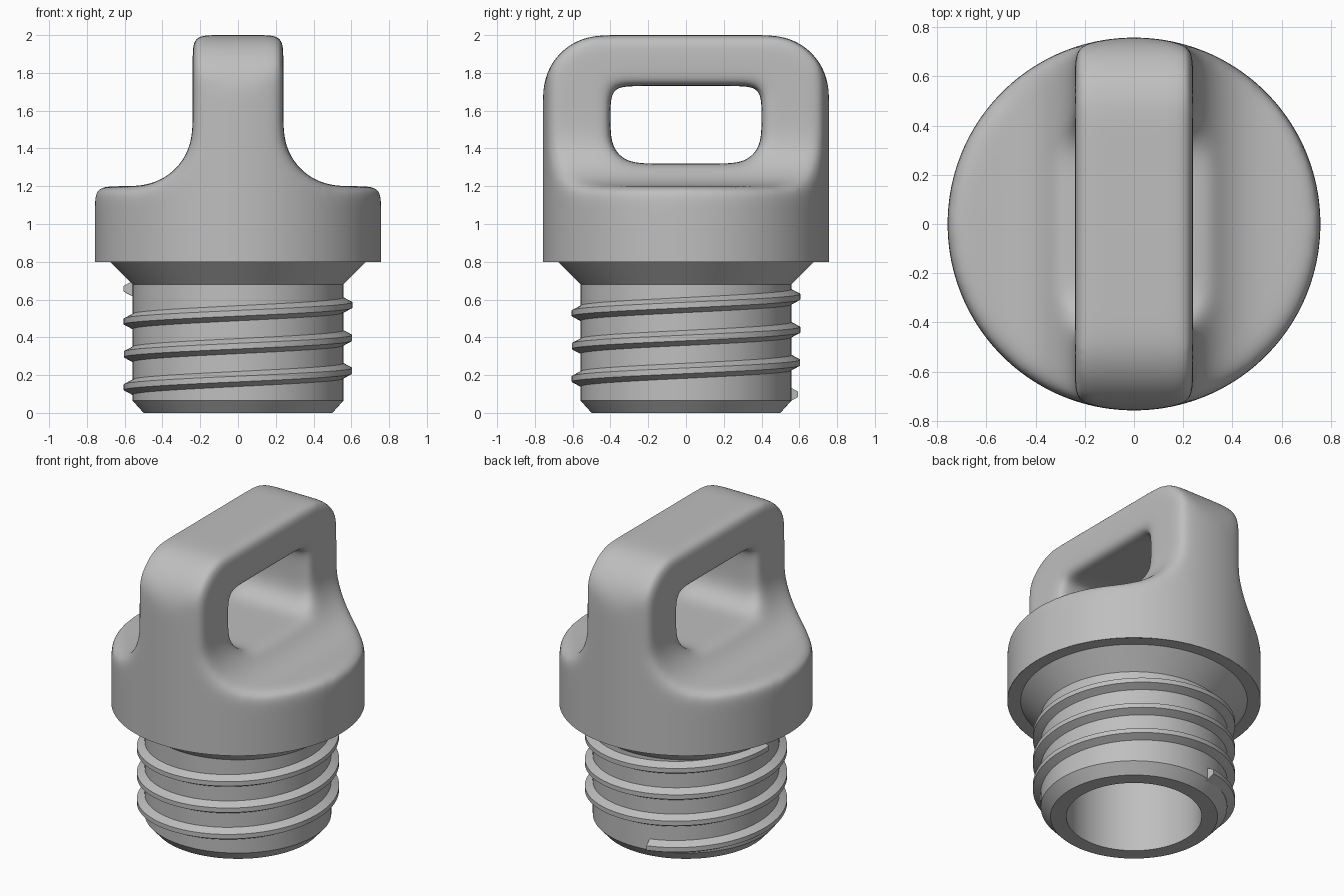
import bpy
import bmesh
from math import sin, cos, pi, radians, tau
from mathutils import Matrix, Vector

default = bpy.data.objects.get("Cube")
if default:
    bpy.data.objects.remove(default, do_unlink=True)

GREY = (0.52, 0.52, 0.52, 1)
grey = bpy.data.materials.new("plain_grey")
grey.use_nodes = True
grey.diffuse_color = GREY
for node in grey.node_tree.nodes:
    if node.type == "BSDF_PRINCIPLED":
        node.inputs["Base Color"].default_value = GREY
        node.inputs["Roughness"].default_value = 0.6

RADIUS = 0.759
SEAM = 0.8


def finish(name, bm):
    """Turn a bmesh into a linked object."""
    mesh = bpy.data.meshes.new(name)
    bm.to_mesh(mesh)
    bm.free()
    mesh.materials.append(grey)
    obj = bpy.data.objects.new(name, mesh)
    bpy.context.collection.objects.link(obj)
    return obj


def activate(obj):
    bpy.ops.object.select_all(action="DESELECT")
    obj.select_set(True)
    bpy.context.view_layer.objects.active = obj


def smooth(obj, angle):
    activate(obj)
    bpy.ops.object.shade_smooth_by_angle(angle=radians(angle))


def arc(cu, cv, r, start, end, steps=16):
    angles = [radians(start + (end - start) * i / steps) for i in range(steps + 1)]
    return [(cu + r * cos(a), cv + r * sin(a)) for a in angles]


def mirrored(half):
    """Close a right-hand outline with its reflection."""
    return half + [(-u, v) for u, v in reversed(half)]


def prism(name, outline, place):
    """Extrude a flat outline; place(u, v, w) gives the 3D point."""
    bm = bmesh.new()
    face = bm.faces.new([bm.verts.new(place(u, v, -1)) for u, v in outline])
    new = bmesh.ops.extrude_face_region(bm, geom=[face])["geom"]
    shift = Vector(place(0, 0, 1)) - Vector(place(0, 0, -1))
    bmesh.ops.translate(bm, vec=shift, verts=[g for g in new if isinstance(g, bmesh.types.BMVert)])
    bmesh.ops.recalc_face_normals(bm, faces=bm.faces)
    return finish(name, bm)


def along_y(u, v, w):
    return (u, w, v)


def along_x(u, v, w):
    return (w, u, v)


# Cap body: flared front outline running front to back
flare = [(0.9, 0.6), (0.9, 1.2)] + arc(0.55, 1.51, 0.31, 270, 180, 24) + [(0.24, 2.2)]
cap = prism("cap_with_handle", mirrored(flare), along_y)

# Side outline with rounded shoulders, handle opening and round wall
side = [(0.9, 0.5), (0.9, 1.68)] + arc(RADIUS - 0.32, 1.68, 0.32, 0, 90, 24)
side_cutter = prism("side_cutter", mirrored(side), along_x)
opening = arc(0.25, 1.47, 0.15, 270, 360) + arc(0.355, 1.685, 0.045, 0, 90)
opening_cutter = prism("opening_cutter", mirrored(opening), along_x)
bm = bmesh.new()
bmesh.ops.create_cone(bm, cap_ends=True, segments=160, radius1=RADIUS, radius2=RADIUS,
                      depth=2, matrix=Matrix.Translation((0, 0, 1.45)))
round_cutter = finish("round_cutter", bm)

cutters = [(side_cutter, "INTERSECT"), (round_cutter, "INTERSECT"), (opening_cutter, "DIFFERENCE")]
for cutter, operation in cutters:
    cutter.hide_render = True
    mod = cap.modifiers.new(cutter.name, "BOOLEAN")
    mod.object = cutter
    mod.operation = operation
    mod.solver = "EXACT"

# Soft rounding of every cap edge
remesh = cap.modifiers.new("even_mesh", "REMESH")
remesh.mode = "VOXEL"
remesh.voxel_size = 0.014
soften = cap.modifiers.new("soft_edges", "SMOOTH")
soften.factor = 1.0
soften.iterations = 56
activate(cap)
for name in [m.name for m in cap.modifiers]:
    bpy.ops.object.modifier_apply(modifier=name)
for cutter, operation in cutters:
    bpy.data.objects.remove(cutter, do_unlink=True)

# Crisp lower rim of the cap
bm = bmesh.new()
bm.from_mesh(cap.data)
bmesh.ops.bisect_plane(bm, geom=bm.verts[:] + bm.edges[:] + bm.faces[:],
                       plane_co=(0, 0, SEAM), plane_no=(0, 0, 1), clear_inner=True)
for face in bm.faces:
    face.material_index = 0
bm.to_mesh(cap.data)
bm.free()
if not cap.data.materials:
    cap.data.materials.append(grey)
smooth(cap, 50)

# Hollow neck: bore, chamfered mouth, wall, cone and underside of the cap
profile = [(0, 1.0), (0.405, 1.0), (0.405, 0), (0.5, 0), (0.558, 0.065),
           (0.558, 0.68), (0.678, SEAM), (RADIUS - 0.002, SEAM)]
bm = bmesh.new()
verts = [bm.verts.new((r, 0, z)) for r, z in profile]
edges = [bm.edges.new(pair) for pair in zip(verts, verts[1:])]
bmesh.ops.spin(bm, geom=verts + edges, cent=(0, 0, 0), axis=(0, 0, 1),
               angle=tau, steps=128, use_merge=True)
bmesh.ops.remove_doubles(bm, verts=bm.verts, dist=0.0001)
bmesh.ops.recalc_face_normals(bm, faces=bm.faces)
# An outward chamfer face must point down
bm.faces.ensure_lookup_table()
chamfer = next(f for f in bm.faces if 0.01 < f.calc_center_median().z < 0.06)
if chamfer.normal.z > 0:
    bmesh.ops.reverse_faces(bm, faces=bm.faces)
neck = finish("threaded_neck", bm)
smooth(neck, 25)

# Screw thread: a trapezoid swept up a helix
PITCH, STEPS = 0.174, 96
section = [(0.545, -0.047), (0.605, -0.015), (0.605, 0.015), (0.545, 0.047)]
first, last = 102, 180 + 3 * 360
count = int((last - first) / 360 * STEPS)
bm = bmesh.new()
rings = []
for i in range(count + 1):
    degrees = first + (last - first) * i / count
    a = radians(degrees)
    z = 0.136 + PITCH * (degrees - 180) / 360
    rings.append([bm.verts.new((r * cos(a), r * sin(a), z + dz)) for r, dz in section])
for low, high in zip(rings, rings[1:]):
    for k in range(4):
        n = (k + 1) % 4
        bm.faces.new((low[k], low[n], high[n], high[k]))
bm.faces.new(rings[0])
bm.faces.new(rings[-1])
bmesh.ops.recalc_face_normals(bm, faces=bm.faces)
thread = finish("screw_thread", bm)
smooth(thread, 25)
